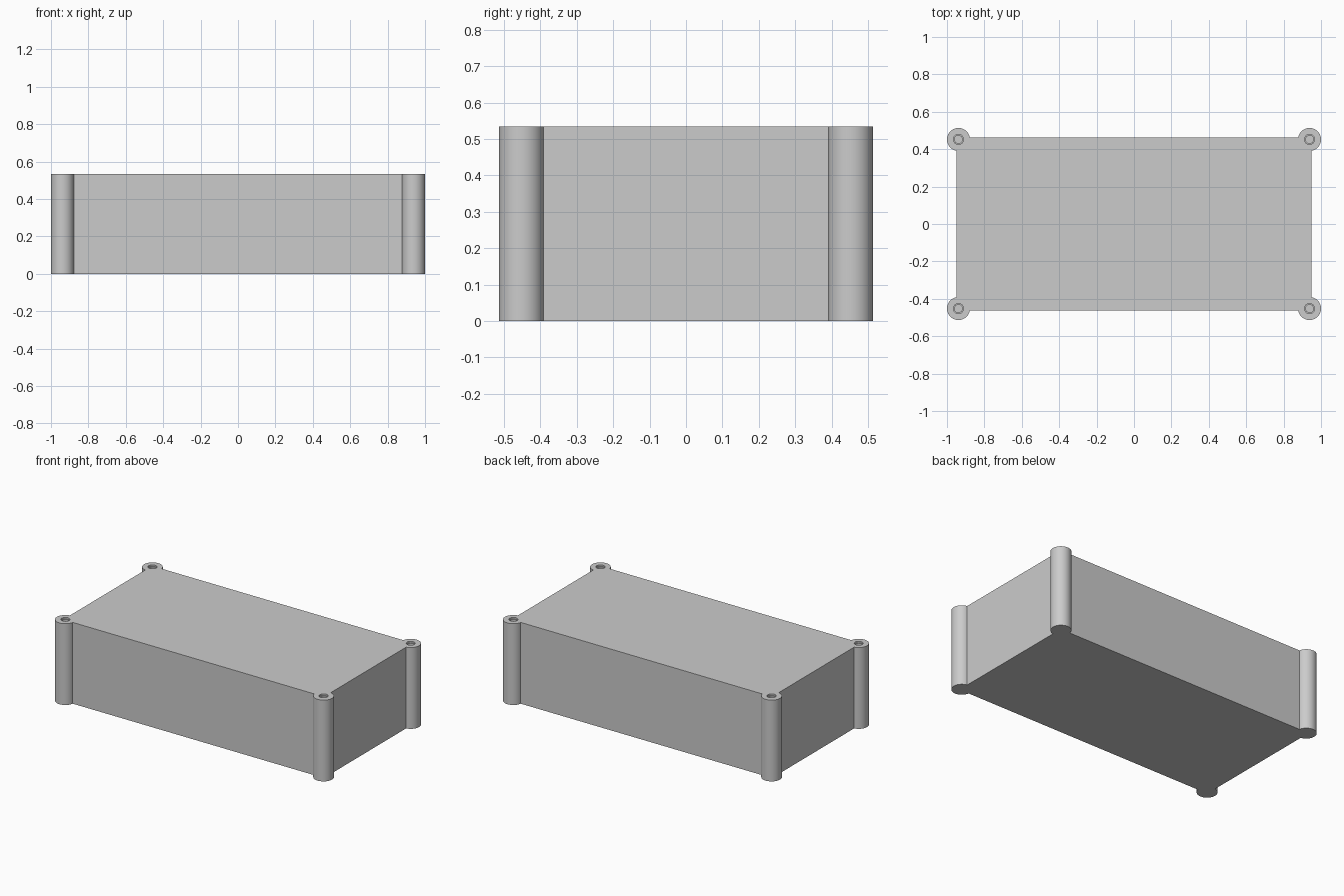
import bpy, bmesh, math
from mathutils import Matrix

if "Cube" in bpy.data.objects:
    bpy.data.objects.remove(bpy.data.objects["Cube"])

HEIGHT = 0.534
HALF_X, HALF_Y = 0.948, 0.462      # flat walls
POST_X, POST_Y = 0.9385, 0.452     # corner post axes
POST_R = 0.0615
ARC_STEPS = 40
CORNERS = [(1, 1), (-1, 1), (-1, -1), (1, -1)]

grey = bpy.data.materials.new("light grey")
grey.diffuse_color = (0.6, 0.6, 0.6, 1)
grey.use_nodes = True
grey.node_tree.nodes["Principled BSDF"].inputs["Base Color"].default_value = grey.diffuse_color


def make_object(name, bm):
    mesh = bpy.data.meshes.new(name)
    bmesh.ops.recalc_face_normals(bm, faces=bm.faces)
    bm.to_mesh(mesh)
    bm.free()
    obj = bpy.data.objects.new(name, mesh)
    bpy.context.collection.objects.link(obj)
    mesh.materials.append(grey)
    return obj


# Enclosure block: rectangle whose corners swell into round screw posts
dx, dy = HALF_X - POST_X, HALF_Y - POST_Y
start = math.atan2(-math.sqrt(POST_R ** 2 - dx ** 2), dx)
end = math.atan2(dy, -math.sqrt(POST_R ** 2 - dy ** 2))
arc = []
for i in range(ARC_STEPS + 1):
    a = start + (end - start) * i / ARC_STEPS
    arc.append((POST_X + POST_R * math.cos(a), POST_Y + POST_R * math.sin(a)))

bm = bmesh.new()
outline = []
for sx, sy in CORNERS:
    for x, y in (arc if sx * sy > 0 else reversed(arc)):
        outline.append(bm.verts.new((sx * x, sy * y, 0)))
base = bm.faces.new(outline)
top = bmesh.ops.extrude_face_region(bm, geom=[base], use_keep_orig=True)["geom"]
for v in top:
    if isinstance(v, bmesh.types.BMVert):
        v.co.z = HEIGHT
body = make_object("enclosure_body", bm)


# Blind screw holes with a shallow wider mouth in each post
def cut_holes(name, radius, depth):
    bm = bmesh.new()
    length = depth + 0.05
    for sx, sy in CORNERS:
        z = HEIGHT - depth + length / 2
        bmesh.ops.create_cone(bm, cap_ends=True, segments=32, radius1=radius,
                              radius2=radius, depth=length,
                              matrix=Matrix.Translation((sx * POST_X, sy * POST_Y, z)))
    cutter = make_object(name, bm)
    cutter.hide_render = True
    mod = body.modifiers.new(name, 'BOOLEAN')
    mod.operation = 'DIFFERENCE'
    mod.solver = 'EXACT'
    mod.object = cutter
    bpy.context.view_layer.objects.active = body
    bpy.ops.object.modifier_apply(modifier=name)
    bpy.data.objects.remove(cutter)


cut_holes("hole_mouth", 0.027, 0.01)
cut_holes("screw_hole", 0.021, 0.4)

# Round posts and holes smooth, box edges sharp
bpy.ops.object.select_all(action='DESELECT')
body.select_set(True)
bpy.context.view_layer.objects.active = body
bpy.ops.object.shade_smooth_by_angle(angle=math.radians(30))
